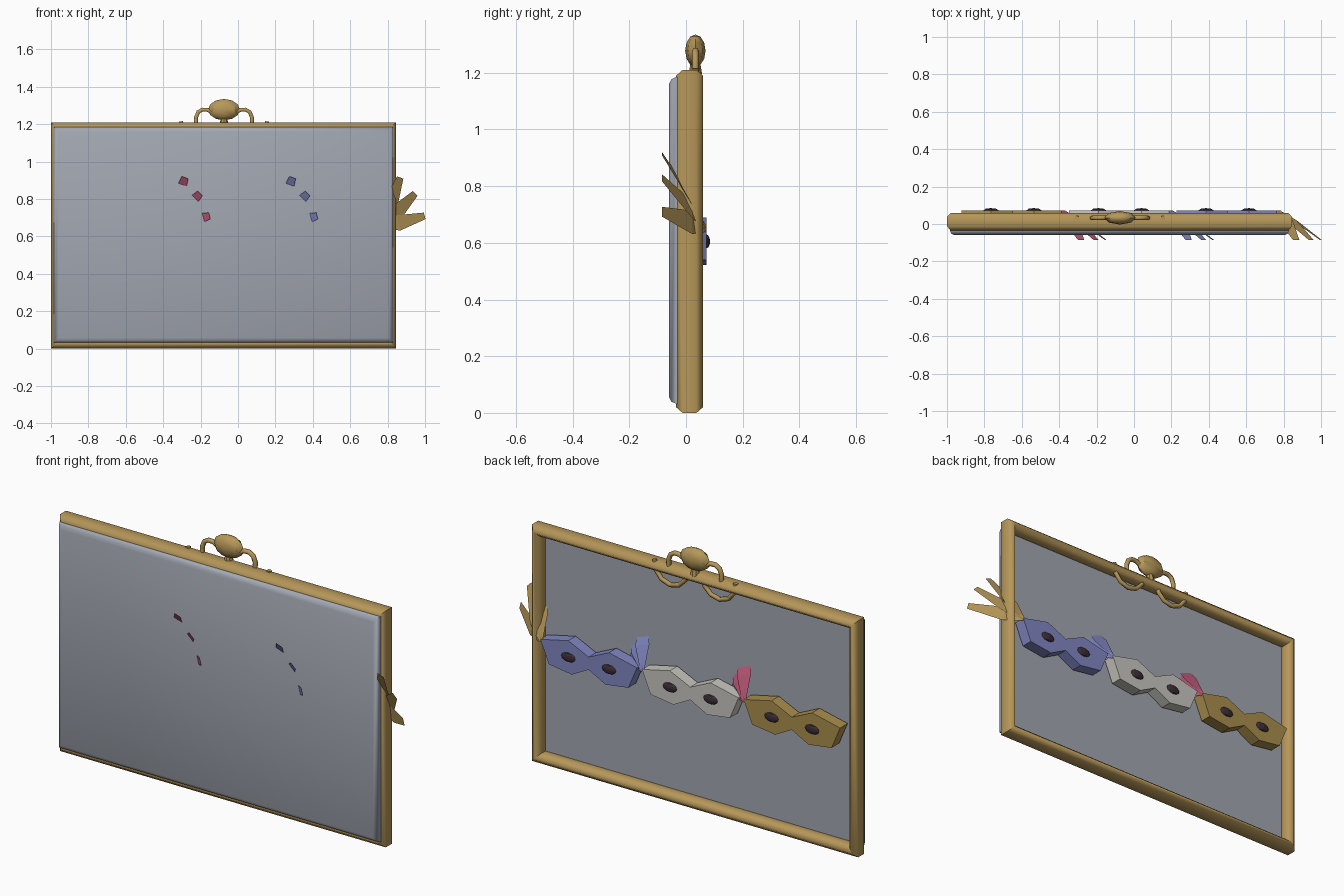
import bpy, bmesh, math
from mathutils import Vector, Matrix

if "Cube" in bpy.data.objects:
    bpy.data.objects.remove(bpy.data.objects["Cube"])


def mat(name, rgb):
    m = bpy.data.materials.new(name)
    m.diffuse_color = (*rgb, 1)
    m.use_nodes = True
    m.node_tree.nodes["Principled BSDF"].inputs["Base Color"].default_value = m.diffuse_color
    return m


GOLD = mat("gold", (0.47, 0.31, 0.10))
DARK_GOLD = mat("dark gold", (0.40, 0.27, 0.075))
GREY = mat("panel grey", (0.36, 0.385, 0.44))
BLUE = mat("blue", (0.22, 0.245, 0.54))
WHITE = mat("off white", (0.58, 0.57, 0.53))
RED = mat("rose red", (0.50, 0.10, 0.19))
DARK = mat("dark plum", (0.045, 0.026, 0.038))


def finish(name, bm, material, smooth=None):
    bmesh.ops.recalc_face_normals(bm, faces=bm.faces)
    me = bpy.data.meshes.new(name)
    bm.to_mesh(me)
    bm.free()
    ob = bpy.data.objects.new(name, me)
    bpy.context.collection.objects.link(ob)
    me.materials.append(material)
    if smooth:
        bpy.ops.object.select_all(action='DESELECT')
        ob.select_set(True)
        bpy.context.view_layer.objects.active = ob
        bpy.ops.object.shade_smooth_by_angle(angle=math.radians(smooth))
    return ob


def rect_sweep(name, bounds, profile, material, closed, smooth):
    """Sweep (inset, y) points around a rectangle with mitred corners."""
    x0, x1, z0, z1 = bounds
    bm = bmesh.new()
    rings = []
    for u, y in profile:
        rings.append([bm.verts.new(p) for p in (
            (x0 + u, y, z0 + u), (x1 - u, y, z0 + u),
            (x1 - u, y, z1 - u), (x0 + u, y, z1 - u))])
    n = len(rings)
    for i in range(n if closed else n - 1):
        a, b = rings[i], rings[(i + 1) % n]
        for k in range(4):
            j = (k + 1) % 4
            bm.faces.new((a[k], a[j], b[j], b[k]))
    if not closed:
        bm.faces.new(rings[0])
        bm.faces.new(rings[-1])
    return finish(name, bm, material, smooth)


# Frame with chamfered bars, and the bevelled panel sitting in its front
rect_sweep("frame", (-1.0, 0.845, 0.0, 1.21),
           [(0.02, -0.035), (0.03, -0.035), (0.05, -0.012), (0.05, 0.037),
            (0.03, 0.06), (0.02, 0.06), (0, 0.037), (0, -0.012)],
           GOLD, True, 50)
rect_sweep("panel", (-0.985, 0.83, 0.032, 1.185),
           [(0.025, -0.06), (0.008, -0.052), (0, -0.035), (0, 0.0)],
           GREY, False, 50)

# Masks: half outline, mirrored, extruded towards the back
HALF = [(0.0, 0.637), (0.115, 0.69), (0.273, 0.655),
        (0.225, 0.54), (0.095, 0.522), (0.0, 0.572)]


def mask(name, cx, material):
    outline = HALF + [(-x, z) for x, z in reversed(HALF[1:-1])]
    bm = bmesh.new()
    f = bm.faces.new([bm.verts.new((cx + x, 0.012, z)) for x, z in outline])
    r = bmesh.ops.extrude_face_region(bm, geom=[f])
    bmesh.ops.translate(bm, vec=(0, 0.061, 0), verts=[
        v for v in r["geom"] if isinstance(v, bmesh.types.BMVert)])
    finish(name, bm, material)
    # Eyes: flattened ellipsoids on the mask face
    bm = bmesh.new()
    for s in (-1, 1):
        bmesh.ops.create_uvsphere(
            bm, u_segments=8, v_segments=6, radius=1,
            matrix=Matrix.Translation((cx + s * 0.115, 0.073, 0.605))
            @ Matrix.Diagonal((0.04, 0.012, 0.024, 1)))
    finish(name + "_eyes", bm, DARK)


def feathers(name, cx, material):
    """Fan of three flat feathers passing forward through the panel."""
    base = Vector((cx + 0.272, 0.072, 0.65))
    bm = bmesh.new()
    for tx, tz in ((0.367, 0.915), (0.447, 0.83), (0.498, 0.71)):
        tip = Vector((cx + tx, -0.085, tz))
        d = tip - base
        side = Vector((-d.z, 0, d.x)).normalized()
        rows = []
        for t, w, lift in ((0, 0.012, 0), (0.38, 0.042, 0.008), (1, 0.018, 0)):
            c = base + d * t + Vector((0, lift, 0))
            rows.append([bm.verts.new(c + side * w), bm.verts.new(c - side * w)])
        for a, b in zip(rows, rows[1:]):
            bm.faces.new((a[0], a[1], b[1], b[0]))
    finish(name, bm, material)


for label, cx, m, fm in (("gold", -0.65, DARK_GOLD, RED),
                         ("white", -0.075, WHITE, BLUE),
                         ("blue", 0.50, BLUE, GOLD)):
    mask(label + "_mask", cx, m)
    feathers(label + "_mask_feathers", cx, fm)

# Top ornament: faceted knob on a short foot
OX, OY = -0.075, 0.033
bm = bmesh.new()
bmesh.ops.create_uvsphere(
    bm, u_segments=8, v_segments=6, radius=1,
    matrix=Matrix.Translation((OX, OY, 1.278))
    @ Matrix.Diagonal((0.085, 0.036, 0.057, 1)))
finish("top_knob", bm, GOLD, 35)
bm = bmesh.new()
bmesh.ops.create_cone(bm, cap_ends=True, segments=8, radius1=0.024, radius2=0.017,
                      depth=0.04, matrix=Matrix.Translation((OX, OY, 1.215)))
finish("knob_foot", bm, GOLD)


def tube(name, pts, radius):
    cu = bpy.data.curves.new(name, 'CURVE')
    cu.dimensions = '3D'
    cu.bevel_depth = radius
    cu.bevel_resolution = 1
    cu.use_fill_caps = True
    sp = cu.splines.new('POLY')
    sp.points.add(len(pts) - 1)
    for p, (x, z) in zip(sp.points, pts):
        p.co = (x, OY, z, 1)
    cu.materials.append(GOLD)
    ob = bpy.data.objects.new(name, cu)
    bpy.context.collection.objects.link(ob)


# Scroll handles above the bar and hanging loops below it, mirrored
UPPER = [(0.148, 1.19), (0.15, 1.235), (0.138, 1.265), (0.115, 1.278),
         (0.088, 1.277), (0.06, 1.262)]
LOWER = [(0.23, 1.215), (0.222, 1.165), (0.19, 1.125), (0.14, 1.108),
         (0.09, 1.12), (0.055, 1.155), (0.045, 1.2)]
for s, side in ((-1, "left"), (1, "right")):
    tube(side + "_scroll_handle", [(OX + s * x, z) for x, z in UPPER], 0.012)
    tube(side + "_hanging_loop", [(OX + s * x, z) for x, z in LOWER], 0.012)
